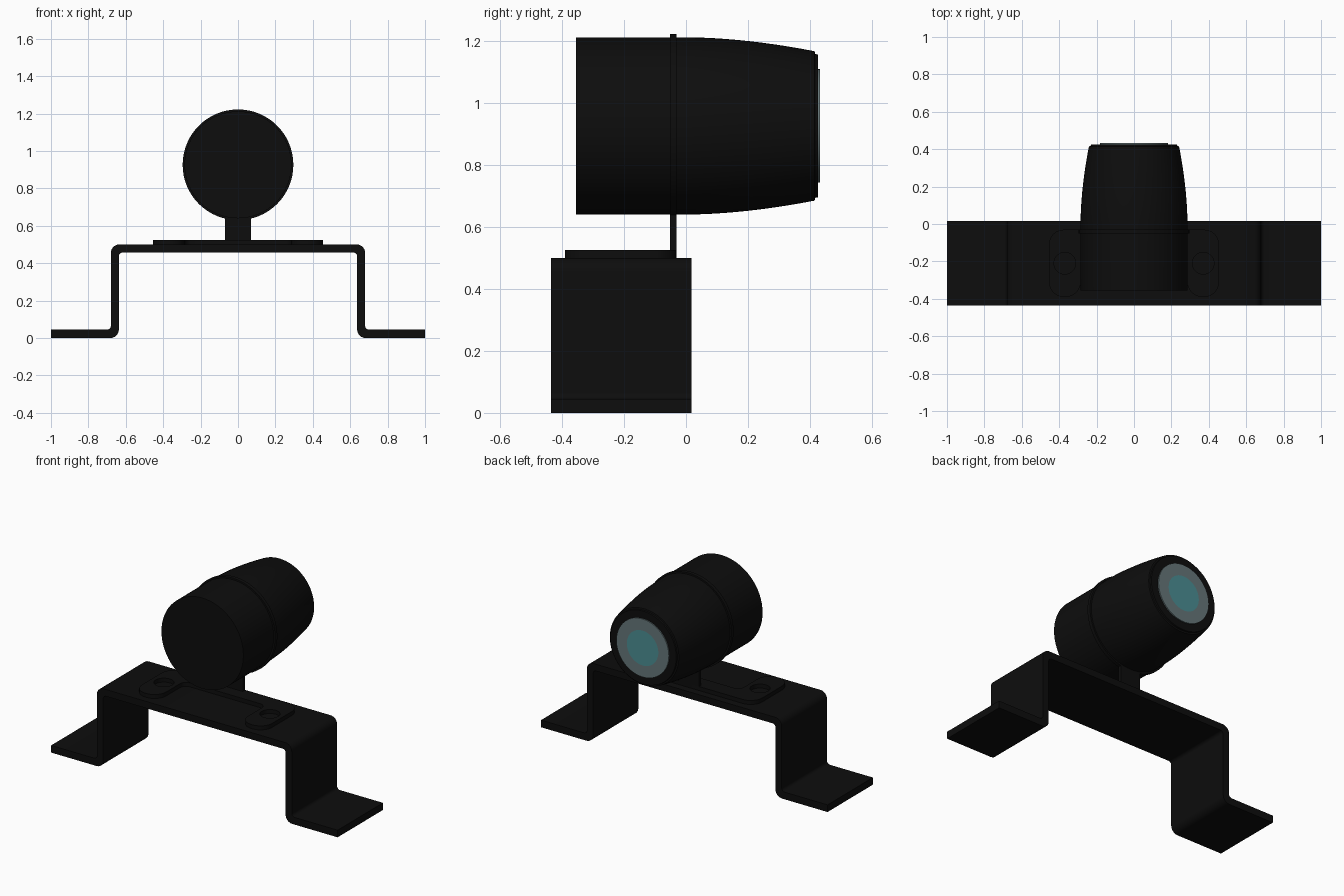
import bpy, bmesh, math
from mathutils import Vector

cube = bpy.data.objects.get("Cube")
if cube:
    bpy.data.objects.remove(cube)


def material(name, rgb):
    m = bpy.data.materials.new(name)
    m.use_nodes = True
    m.diffuse_color = (*rgb, 1)
    m.node_tree.nodes["Principled BSDF"].inputs["Base Color"].default_value = (*rgb, 1)
    return m


black = material("black", (0.004, 0.004, 0.004))
grey = material("lens grey", (0.13, 0.18, 0.19))
teal = material("lens teal", (0.07, 0.27, 0.29))


def finish(name, bm, mats):
    bmesh.ops.remove_doubles(bm, verts=bm.verts, dist=0.0005)
    bmesh.ops.recalc_face_normals(bm, faces=bm.faces)
    mesh = bpy.data.meshes.new(name)
    bm.to_mesh(mesh)
    bm.free()
    for m in mats:
        mesh.materials.append(m)
    ob = bpy.data.objects.new(name, mesh)
    bpy.context.collection.objects.link(ob)
    bpy.ops.object.select_all(action='DESELECT')
    ob.select_set(True)
    bpy.context.view_layer.objects.active = ob
    bpy.ops.object.shade_smooth_by_angle(angle=math.radians(35))
    return ob


def rounded(corners, steps=6):
    """Outline with each (x, y, radius) corner rounded off by an arc."""
    out = []
    for i, (x, y, r) in enumerate(corners):
        p = Vector((x, y))
        if not r:
            out.append(p)
            continue
        a = (Vector(corners[i - 1][:2]) - p).normalized()
        b = (Vector(corners[(i + 1) % len(corners)][:2]) - p).normalized()
        centre = p + (a + b) * r          # all corners are right angles
        for k in range(steps + 1):
            t = k / steps * math.pi / 2
            out.append(centre - b * r * math.cos(t) - a * r * math.sin(t))
    return out


def sheet(name, outlines, thickness):
    """Flat sheet cut from outlines; later outlines become holes."""
    cu = bpy.data.curves.new(name, 'CURVE')
    cu.dimensions, cu.fill_mode, cu.extrude = '2D', 'BOTH', thickness / 2
    for pts in outlines:
        s = cu.splines.new('POLY')
        s.points.add(len(pts) - 1)
        for sp, p in zip(s.points, pts):
            sp.co = (p[0], p[1], 0, 1)
        s.use_cyclic_u = True
    helper = bpy.data.objects.new(name + " outline", cu)
    bpy.context.collection.objects.link(helper)
    dg = bpy.context.evaluated_depsgraph_get()
    tmp = bpy.data.meshes.new_from_object(helper.evaluated_get(dg))
    bm = bmesh.new()
    bm.from_mesh(tmp)
    bpy.data.objects.remove(helper)
    bpy.data.meshes.remove(tmp)
    for f in bm.faces:
        f.material_index = 0
    return finish(name, bm, [black])


AXIS_Z = 0.926


def lathe(name, profile, mats=(black,), rule=None, sides=64):
    """Spin (radius, y) points about the lamp axis."""
    bm = bmesh.new()
    vs = [bm.verts.new((r, y, 0)) for r, y in profile]
    es = [bm.edges.new(pair) for pair in zip(vs, vs[1:])]
    bmesh.ops.spin(bm, geom=vs + es, cent=(0, 0, 0), axis=(0, 1, 0),
                   angle=math.tau, steps=sides, use_duplicate=False)
    if rule:
        for f in bm.faces:
            f.material_index = rule(f.calc_center_median())
    ob = finish(name, bm, mats)
    ob.location.z = AXIS_Z
    return ob


def both_sides(half):
    return half + [(-x, y, r) for x, y, r in reversed(half)]


# Folded strap with two feet
top = both_sides([(1, 0, 0), (1, 0.045, 0), (0.68, 0.045, 0.02), (0.68, 0.5, 0.045)])
under = [(-0.637, 0, 0.045), (-0.637, 0.457, 0.02), (0.637, 0.457, 0.02), (0.637, 0, 0.045)]
strap = sheet("strap_bracket", [rounded(top + under)], 0.452)
strap.rotation_euler.x = math.pi / 2
strap.location.y = -0.209

# Mounting plate with two drilled ears
half = [(0.285, -0.13, 0.04), (0.285, -0.39, 0.08), (0.455, -0.39, 0.08), (0.455, -0.03, 0.08)]
holes = [[(s * 0.37 + 0.058 * math.cos(a), -0.21 + 0.058 * math.sin(a))
          for a in (math.tau * k / 32 for k in range(32))] for s in (-1, 1)]
plate = sheet("mounting_plate", [rounded(both_sides(half))] + holes, 0.026)
plate.location.z = 0.512

# Upright tab between plate and clamp ring
tab = sheet("upright_tab", [[(-0.07, 0.5), (0.07, 0.5), (0.07, 0.66), (-0.07, 0.66)]], 0.022)
tab.rotation_euler.x = math.pi / 2
tab.location.y = -0.041

# Clamp ring
lathe("clamp_ring", [(0.27, -0.052), (0.296, -0.052), (0.296, -0.03), (0.27, -0.03), (0.27, -0.052)])

# Lamp housing: straight barrel, then a curved taper to the lens end
taper = [(0.286 - 0.045 * t ** 1.8, 0.415 * t) for t in (k / 10 for k in range(11))]
lathe("lamp_housing", [(0, -0.355), (0.286, -0.355)] + taper
      + [(0.232, 0.417), (0.23, 0.426), (0, 0.426)])

# Lens: pale outer band around a coloured centre
lathe("lens", [(0, 0.42), (0.183, 0.42), (0.183, 0.433), (0.11, 0.433), (0, 0.433)],
      (grey, teal), lambda c: int(c.y > 0.43 and math.hypot(c.x, c.z) < 0.1))
